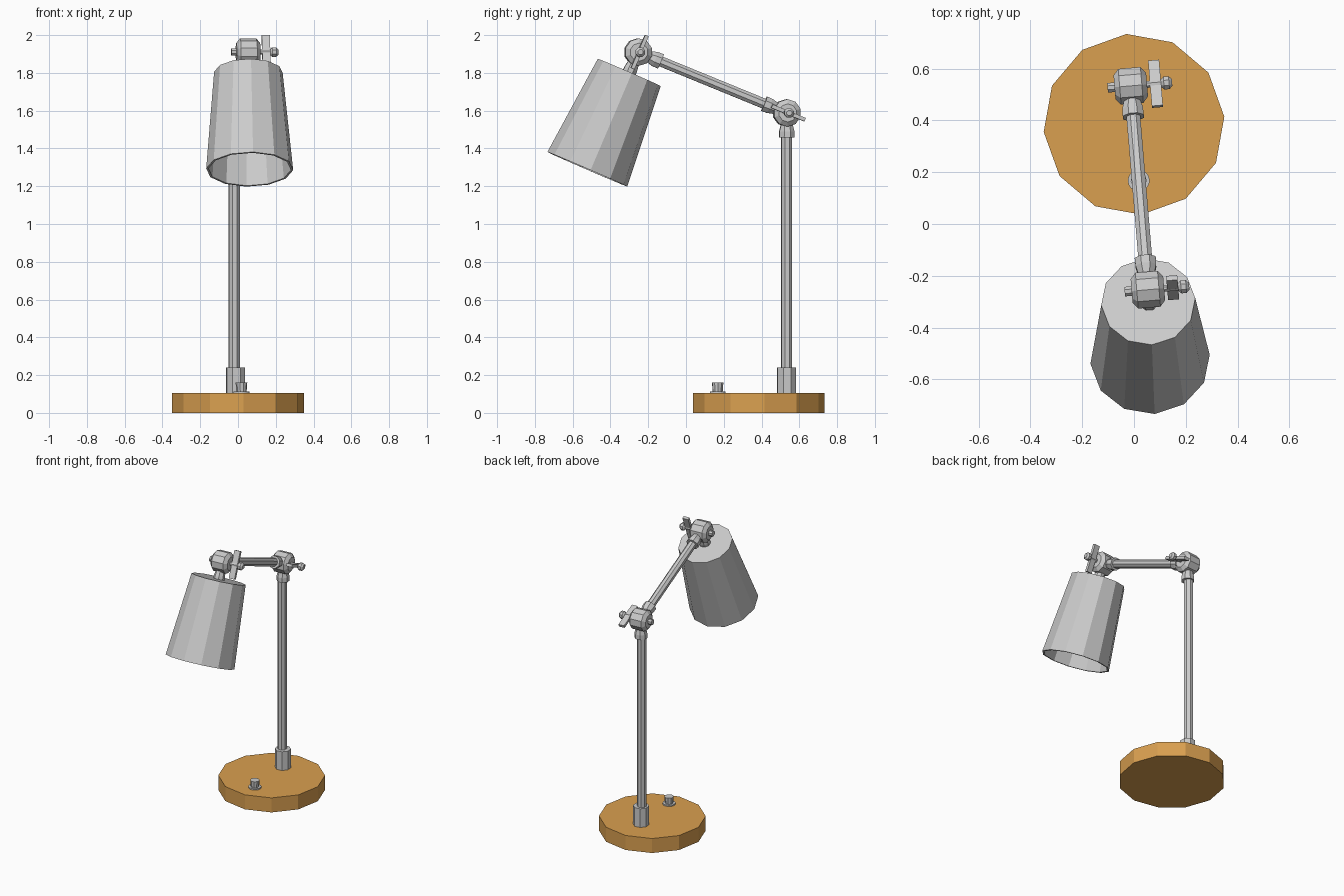
import bpy, bmesh
from math import radians, cos, sin, pi, hypot, atan2
from mathutils import Matrix, Vector

if "Cube" in bpy.data.objects:
    bpy.data.objects.remove(bpy.data.objects["Cube"])

# Whole lamp is turned slightly about the base centre
ROOT = Matrix.Translation((0, 0.385, 0)) @ Matrix.Rotation(radians(4.8), 4, 'Z')


def finish(name, bm, mat):
    bmesh.ops.recalc_face_normals(bm, faces=bm.faces)
    mesh = bpy.data.meshes.new(name)
    bm.to_mesh(mesh)
    bm.free()
    ob = bpy.data.objects.new(name, mesh)
    ob.matrix_world = ROOT @ mat
    bpy.context.collection.objects.link(ob)
    return ob


def lathe(name, profile, sides, mat, turn=0.0):
    """Revolve (radius, height) points about z; open ends get caps."""
    bm = bmesh.new()
    rings = []
    for r, h in profile:
        if r == 0:
            rings.append([bm.verts.new((0, 0, h))])
        else:
            rings.append([bm.verts.new((r * cos(turn + 2 * pi * i / sides),
                                        r * sin(turn + 2 * pi * i / sides), h))
                          for i in range(sides)])
    for a, b in zip(rings, rings[1:]):
        for i in range(sides):
            j = (i + 1) % sides
            quad = [a[i % len(a)], a[j % len(a)], b[j % len(b)], b[i % len(b)]]
            bm.faces.new(list(dict.fromkeys(quad)))
    for ring in (rings[0], rings[-1]):
        if len(ring) > 1:
            bm.faces.new(ring)
    return finish(name, bm, mat)


def box(name, size, mat):
    bm = bmesh.new()
    bmesh.ops.create_cube(bm, size=1)
    bmesh.ops.scale(bm, vec=Vector(size), verts=bm.verts)
    return finish(name, bm, mat)


def at(x, y, z):
    return Matrix.Translation((x, y, z))


def aim(angle):
    return Matrix.Rotation(angle, 4, 'X')


# Joint positions and part directions (rotation about x, 0 = up)
J1, J2 = (0, 0.149, 1.588), (0, -0.641, 1.91)
rise, run = J2[2] - J1[2], J1[1] - J2[1]
ARM = pi / 2 - atan2(rise, run)
SHADE = pi - radians(23.4)
E = pi / 8

# Base, with wooden colour
wood = bpy.data.materials.new("wood")
wood.diffuse_color = (0.7, 0.35, 0.08, 1)
wood.use_nodes = True
wood.node_tree.nodes["Principled BSDF"].inputs["Base Color"].default_value = wood.diffuse_color
base = lathe("base", [(0.35, 0), (0.35, 0.105)], 12, at(0, 0, 0))
base.data.materials.append(wood)

# Switch knob
lathe("switch_plate", [(0.042, 0.1), (0.042, 0.114)], 20, at(0, -0.218, 0))
lathe("switch_knob", [(0.027, 0.11), (0.031, 0.16)], 10, at(0, -0.218, 0))

# Pole and its foot collar
lathe("pole_collar", [(0.053, 0.1), (0.053, 0.24)], 8, at(0, 0.147, 0), E)
lathe("pole", [(0.031, 0.2), (0.031, 1.48)], 8, at(-0.007, 0.149, 0), E)

# Arm between the joints
lathe("arm", [(0.029, 0.1), (0.029, hypot(rise, run) - 0.1)], 8, at(*J1) @ aim(ARM), E)


def joint(name, pos, sockets, wing):
    axle = at(*pos) @ Matrix.Rotation(pi / 2, 4, 'Y')
    # chamfered barrel, through bolt and end knob
    lathe(name + "_barrel", [(0.048, -0.063), (0.073, -0.043), (0.073, 0.043), (0.048, 0.063)],
          10, axle)
    lathe(name + "_bolt_head", [(0.02, -0.09), (0.02, -0.05)], 8, axle, E)
    lathe(name + "_bolt", [(0.014, 0.05), (0.014, 0.13)], 8, axle, E)
    lathe(name + "_bolt_knob", [(0.015, 0.117), (0.027, 0.128), (0.027, 0.148), (0.015, 0.16)],
          8, axle, E)
    # wing lever
    box(name + "_wing", (0.043, 0.02, 0.19), at(*pos) @ aim(wing) @ at(0.096, 0, 0))
    # tapered sockets holding the rods
    for i, a in enumerate(sockets):
        lathe(f"{name}_socket_{i + 1}", [(0.03, 0.05), (0.043, 0.098), (0.044, 0.13)],
              8, at(*pos) @ aim(a), E)


joint("lower_joint", J1, [pi, ARM], ARM)
joint("upper_joint", J2, [ARM + pi], SHADE)

# Shade with neck, hollow and open at the lower end
head = at(*J2) @ aim(SHADE)
lathe("shade_neck", [(0.03, 0.05), (0.038, 0.1), (0.038, 0.122)], 8, head, E)
lathe("shade", [(0, 0.117), (0.182, 0.117), (0.231, 0.676), (0.219, 0.676), (0.172, 0.127), (0, 0.127)],
      12, head @ Matrix.Rotation(radians(-1.2), 4, 'Y'))

# The joints sit slightly left of the base centre line: nothing else to shift
